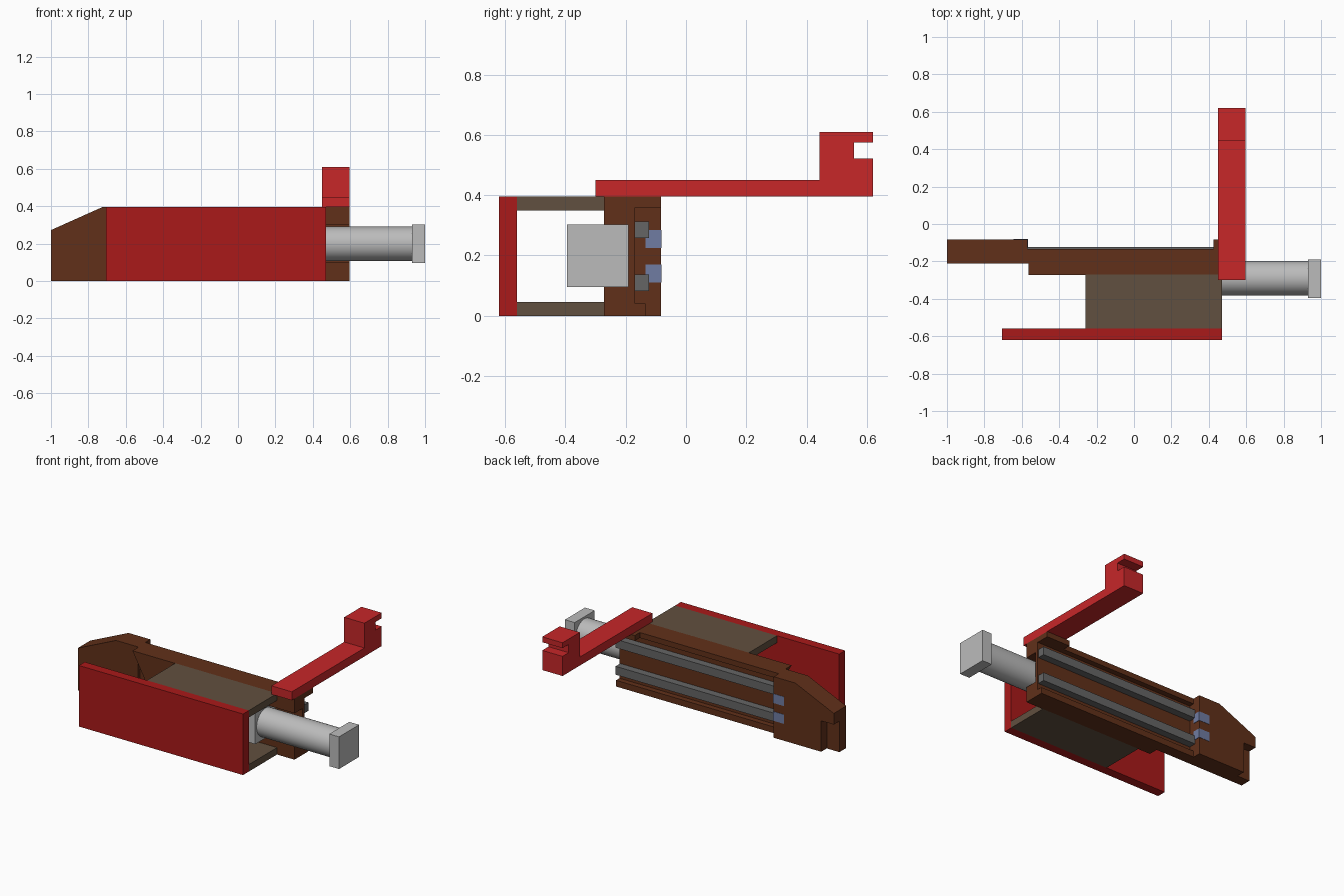
import bpy, bmesh, math

if "Cube" in bpy.data.objects:
    bpy.data.objects.remove(bpy.data.objects["Cube"])


def material(name, rgb):
    m = bpy.data.materials.new(name)
    m.diffuse_color = (*rgb, 1)
    m.use_nodes = True
    m.node_tree.nodes["Principled BSDF"].inputs["Base Color"].default_value = m.diffuse_color
    return m


BROWN = material("brown", (0.12, 0.03, 0.01))
RED = material("red", (0.57, 0.02, 0.022))
DARK_RED = material("dark_red", (0.4, 0.01, 0.01))
TAUPE = material("taupe", (0.12, 0.08, 0.05))
BLUE = material("slate_blue", (0.16, 0.2, 0.36))
STEEL = material("steel", (0.13, 0.13, 0.13))
LIGHT = material("light_grey", (0.5, 0.5, 0.5))


def prism(name, profile, axis, lo, hi, mat):
    """Extrude a 2D profile along one axis (0 = x over yz, 1 = y over xz)."""
    bm = bmesh.new()

    def place(p, d):
        return (d, p[0], p[1]) if axis == 0 else (p[0], d, p[1])
    face = bm.faces.new([bm.verts.new(place(p, lo)) for p in profile])
    ext = bmesh.ops.extrude_face_region(bm, geom=[face])
    move = [0, 0, 0]
    move[axis] = hi - lo
    bmesh.ops.translate(bm, vec=move,
                        verts=[v for v in ext["geom"] if isinstance(v, bmesh.types.BMVert)])
    bmesh.ops.recalc_face_normals(bm, faces=bm.faces[:])
    me = bpy.data.meshes.new(name)
    bm.to_mesh(me)
    bm.free()
    me.materials.append(mat)
    ob = bpy.data.objects.new(name, me)
    bpy.context.collection.objects.link(ob)
    return ob


def box(name, x, y, z, mat):
    return prism(name, [(y[0], z[0]), (y[1], z[0]), (y[1], z[1]), (y[0], z[1])],
                 0, x[0], x[1], mat)


# Front cover and the two plates joining it to the body
box("front_cover", (-0.705, 0.47), (-0.62, -0.56), (0, 0.395), DARK_RED)
for name, z in (("top_plate", (0.35, 0.395)), ("bottom_plate", (0, 0.045))):
    box(name, (-0.26, 0.47), (-0.56, -0.27), z, TAUPE)

# Long body: channelled rear half, slotted front half with slanted end
prism("body_channel", [(-0.21, 0), (-0.135, 0), (-0.135, 0.04), (-0.17, 0.04),
                       (-0.17, 0.36), (-0.135, 0.36), (-0.135, 0.395), (-0.21, 0.395),
                       (-0.21, 0.3), (-0.19, 0.3), (-0.19, 0.1), (-0.21, 0.1)],
      0, -0.57, 0.595, BROWN)
prism("body_front", [(-0.565, 0.395), (0.595, 0.395), (0.595, 0.3), (-0.26, 0.3),
                     (-0.26, 0.1), (0.595, 0.1), (0.595, 0), (-0.35, 0)],
      1, -0.272, -0.21, BROWN)
box("body_tab", (0.425, 0.595), (-0.135, -0.083), (0.36, 0.395), BROWN)

# Sloped end block with a lower corner recess at the back
slope = [(-0.57, 0), (-0.57, 0.395), (-0.725, 0.395), (-1, 0.272)]
prism("end_block_front", slope + [(-1, 0)], 1, -0.21, -0.14, BROWN)
prism("end_block_back", slope + [(-1, 0.2), (-0.91, 0.2), (-0.91, 0)],
      1, -0.14, -0.083, BROWN)

# Guide rails and their end stops
for side, rz, sz in (("upper", 0.285, 0.255), ("lower", 0.11, 0.14)):
    box(side + "_rail", (-0.57, 0.59), (-0.17, -0.122), (rz - 0.027, rz + 0.027), STEEL)
    box(side + "_stop", (-0.645, -0.567), (-0.135, -0.081), (sz - 0.03, sz + 0.03), BLUE)

# Plunger: round rod with a square head and inner block
for name, x in (("plunger_head", (0.93, 1.0)), ("plunger_block", (0.33, 0.4))):
    box(name, x, (-0.395, -0.19), (0.095, 0.303), LIGHT)
bpy.ops.mesh.primitive_cylinder_add(vertices=48, radius=0.091, depth=0.53,
                                    location=(0.665, -0.29, 0.199),
                                    rotation=(0, math.pi / 2, 0))
rod = bpy.context.object
rod.name = "plunger_rod"
rod.data.materials.append(LIGHT)
bpy.ops.object.shade_smooth_by_angle()

# Arm with a notched upright at its end
prism("arm", [(-0.3, 0.395), (0.62, 0.395), (0.62, 0.522), (0.557, 0.522),
              (0.557, 0.575), (0.62, 0.575), (0.62, 0.61), (0.443, 0.61),
              (0.443, 0.45), (-0.3, 0.45)], 0, 0.45, 0.595, RED)
